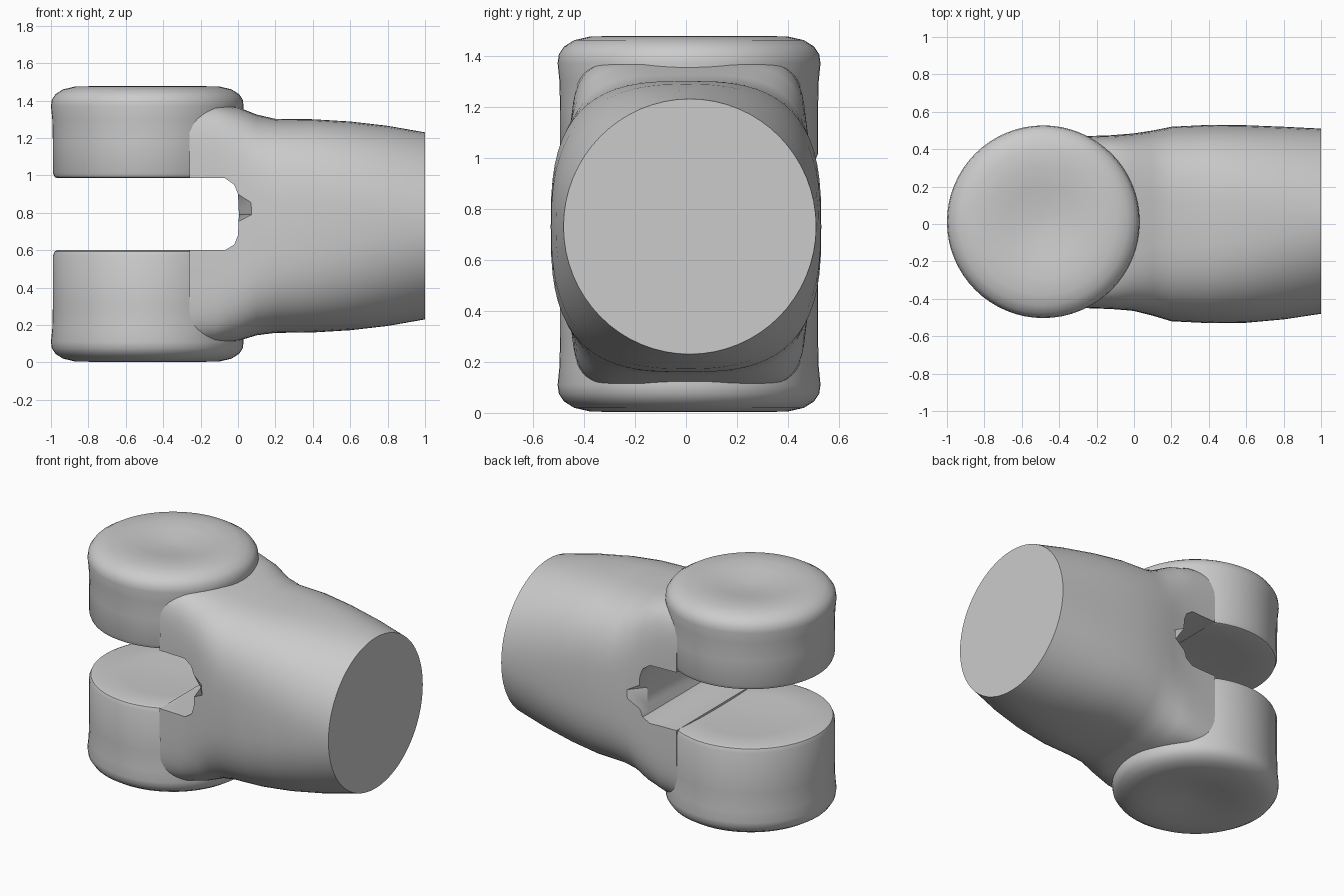
import bpy, bmesh, math

cube = bpy.data.objects.get("Cube")
if cube:
    bpy.data.objects.remove(cube, do_unlink=True)

grey = bpy.data.materials.new("plain_grey")
grey.use_nodes = True
COLOUR = (0.6, 0.6, 0.6, 1)
grey.diffuse_color = COLOUR
grey.node_tree.nodes["Principled BSDF"].inputs["Base Color"].default_value = COLOUR


def loft(name, rings):
    """Skin closed rings of points and cap both ends."""
    bm = bmesh.new()
    loops = [[bm.verts.new(p) for p in ring] for ring in rings]
    n = len(loops[0])
    for a, b in zip(loops, loops[1:]):
        for i in range(n):
            j = (i + 1) % n
            bm.faces.new((a[i], a[j], b[j], b[i]))
    bm.faces.new(loops[0])
    bm.faces.new(loops[-1])
    bmesh.ops.recalc_face_normals(bm, faces=bm.faces)
    mesh = bpy.data.meshes.new(name)
    bm.to_mesh(mesh)
    bm.free()
    mesh.materials.append(grey)
    obj = bpy.data.objects.new(name, mesh)
    bpy.context.collection.objects.link(obj)
    return obj


def smooth(obj, angle):
    bpy.ops.object.select_all(action='DESELECT')
    obj.select_set(True)
    bpy.context.view_layer.objects.active = obj
    bpy.ops.object.shade_smooth_by_angle(angle=math.radians(angle))


def superellipse(x, cy, cz, ry, rz, power, n=64):
    ring = []
    for i in range(n):
        t = math.tau * i / n
        c, s = math.cos(t), math.sin(t)
        ring.append((x, cy + ry * math.copysign(abs(c) ** (2 / power), c),
                     cz + rz * math.copysign(abs(s) ** (2 / power), s)))
    return ring


# Barrel with its flared neck: x, y centre, z centre, half width, half height, squareness
barrel = loft("barrel", [superellipse(*s) for s in (
    (-0.26, 0.01, 0.74, 0.46, 0.65, 7),
    (-0.12, 0.01, 0.74, 0.465, 0.645, 6),
    (0.0, 0.01, 0.74, 0.475, 0.625, 4.6),
    (0.1, 0.005, 0.735, 0.495, 0.59, 3.5),
    (0.2, 0.0, 0.73, 0.52, 0.572, 3.1),
    (0.4, 0.0, 0.73, 0.53, 0.57, 2.9),
    (0.6, 0.0, 0.73, 0.528, 0.558, 2.6),
    (0.8, 0.005, 0.73, 0.515, 0.535, 2.3),
    (1.0, 0.015, 0.73, 0.495, 0.5, 2.0))])


# Slot between the two lugs, flaring outwards at its sides
def slot_profile(y, depth):
    pts = ((-0.7, 0.6), (-0.07, 0.6), (-0.02, 0.63), (0, 0.68),
           (depth, 0.79), (0, 0.9), (-0.02, 0.95), (-0.07, 0.985), (-0.7, 0.985))
    return [(x, y, z) for x, z in pts]


cutter = loft("slot_cutter", [slot_profile(y, d) for y, d in (
    (-0.6, 0.17), (-0.4, 0.005), (0.4, 0.005), (0.6, 0.17))])
cutter.hide_render = True
cut = barrel.modifiers.new("slot", 'BOOLEAN')
cut.operation = 'DIFFERENCE'
cut.solver = 'EXACT'
cut.object = cutter
bpy.ops.object.select_all(action='DESELECT')
barrel.select_set(True)
bpy.context.view_layer.objects.active = barrel
bpy.ops.object.modifier_apply(modifier="slot")
bpy.data.objects.remove(cutter, do_unlink=True)
smooth(barrel, 35)


# Round lugs with a dished outer face, soft outer rim and crisp inner edge
def lug(name, outer_z, inner_z):
    up = 1 if inner_z > outer_z else -1
    outer = ((0.01, 0.035), (0.1, 0.03), (0.2, 0.015), (0.3, 0.003), (0.39, 0.006),
             (0.45, 0.02), (0.49, 0.045), (0.51, 0.075), (0.515, 0.11),
             (0.508, 0.18), (0.505, 0.3))
    inner = ((0.505, 0.03), (0.495, 0.006), (0.48, 0.0), (0.3, 0.012), (0.01, 0.02))
    profile = [(r, outer_z + up * d) for r, d in outer]
    profile += [(r, inner_z - up * d) for r, d in inner]
    n = 64
    rings = [[(-0.485 + r * math.cos(math.tau * i / n),
               0.012 + r * math.sin(math.tau * i / n), z) for i in range(n)]
             for r, z in profile]
    smooth(loft(name, rings), 40)


lug("lower_lug", 0.0, 0.6)
lug("upper_lug", 1.48, 0.985)
